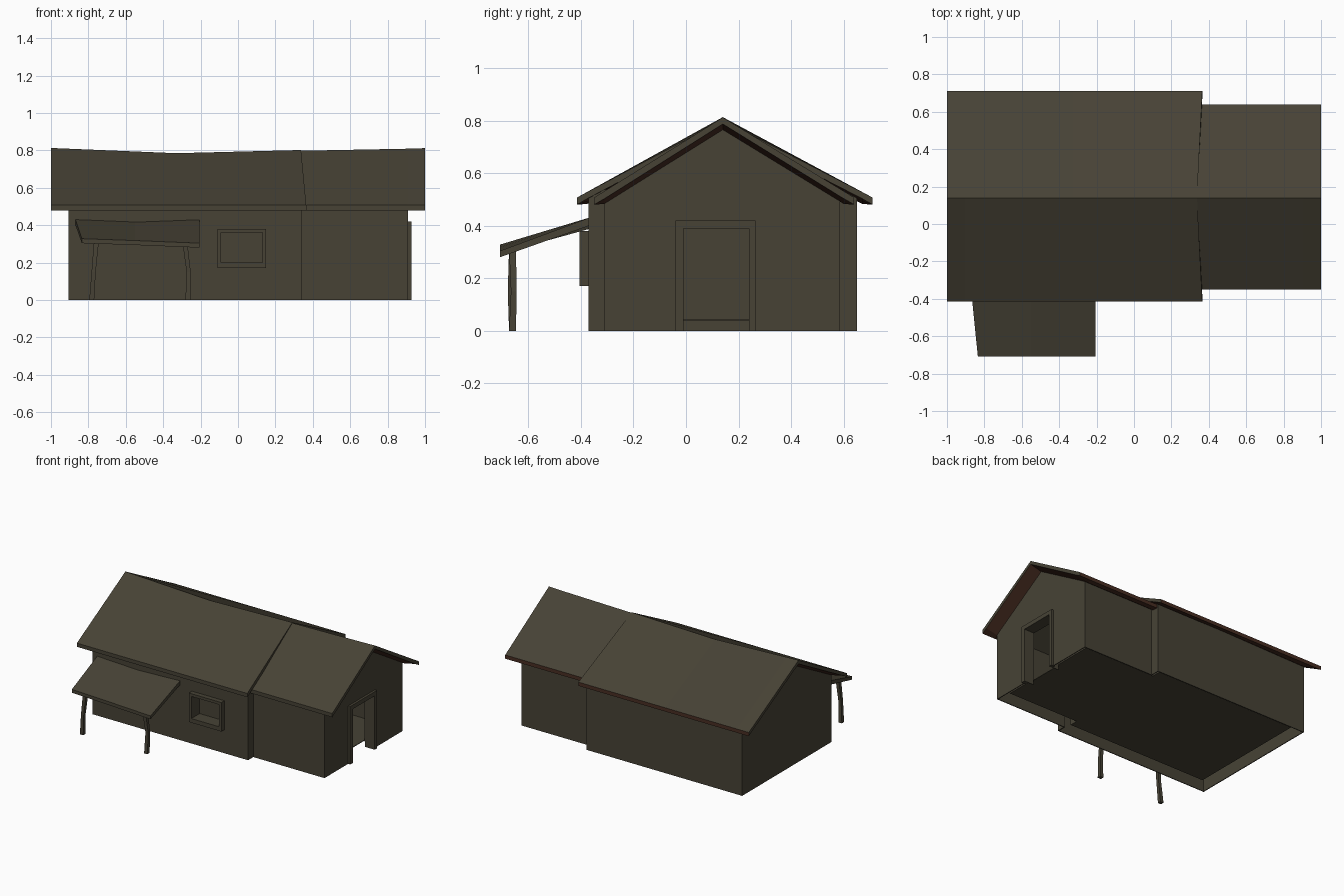
import bpy, bmesh

if "Cube" in bpy.data.objects:
    bpy.data.objects.remove(bpy.data.objects["Cube"])

RIDGE_Y = 0.14


def material(name, rgb):
    m = bpy.data.materials.new(name)
    m.diffuse_color = (*rgb, 1)
    m.use_nodes = True
    m.node_tree.nodes["Principled BSDF"].inputs["Base Color"].default_value = m.diffuse_color
    return m


OLIVE = material("weathered_olive", (0.063, 0.055, 0.036))
RED = material("dark_red_brown", (0.066, 0.027, 0.016))


def make(name, bm, mats=(OLIVE,)):
    bmesh.ops.recalc_face_normals(bm, faces=bm.faces)
    me = bpy.data.meshes.new(name)
    bm.to_mesh(me)
    bm.free()
    for m in mats:
        me.materials.append(m)
    ob = bpy.data.objects.new(name, me)
    bpy.context.collection.objects.link(ob)
    return ob


def loft(bm, rings):
    """Skin a list of closed rings and cap both ends."""
    loops = [[bm.verts.new(p) for p in r] for r in rings]
    n = len(loops[0])
    for a, b in zip(loops, loops[1:]):
        for i in range(n):
            j = (i + 1) % n
            bm.faces.new((a[i], a[j], b[j], b[i]))
    bm.faces.new(loops[0])
    bm.faces.new(loops[-1])


def boxes(name, *specs):
    bm = bmesh.new()
    for x0, x1, y0, y1, z0, z1 in specs:
        loft(bm, [[(x, y0, z0), (x, y1, z0), (x, y1, z1), (x, y0, z1)]
                  for x in (x0, x1)])
    return make(name, bm)


def combine(ob, other, operation='DIFFERENCE'):
    """Apply a boolean with a helper object, then remove the helper."""
    other.hide_render = True
    mod = ob.modifiers.new("combine", 'BOOLEAN')
    mod.operation = operation
    mod.solver = 'EXACT'
    mod.object = other
    bpy.context.view_layer.objects.active = ob
    bpy.ops.object.modifier_apply(modifier=mod.name)
    bpy.data.objects.remove(other)


def cut(ob, *specs):
    for s in specs:
        combine(ob, boxes("cutter", s))


def house(name, y0, y1, base, eave, stations):
    """Gabled block; stations are (x, ridge height)."""
    bm = bmesh.new()
    loft(bm, [[(x, y0, base), (x, y0, eave), (x, RIDGE_Y, ridge),
               (x, y1, eave), (x, y1, base)] for x, ridge in stations])
    return make(name, bm)


def roof(name, y0, y1, stations):
    """Stations: x at eave, x at ridge, ridge height, ridge thickness,
    drop of the soffit beside the wall."""
    bm = bmesh.new()
    loft(bm, [[(xe, y0, 0.48), (xe, y0, 0.507), (xr, RIDGE_Y, z),
               (xe, y1, 0.507), (xe, y1, 0.48), (xe, y1 - 0.04, 0.503 - d),
               (xr, RIDGE_Y, z - t), (xe, y0 + 0.04, 0.503 - d)]
              for xe, xr, z, t, d in stations])
    ob = make(name, bm, (OLIVE, RED))
    # soffits and the rear fascia are red brown
    for p in ob.data.polygons:
        if p.normal.z < -0.3 or p.normal.y > 0.9:
            p.material_index = 1
    return ob


# Thin outer walls, open below
room_main = (-0.899, 0.334, -0.364, 0.644, -0.1, 1)
room_wing = (0.25, 0.904, -0.304, 0.579, -0.1, 1)
main = house("main_walls", -0.37, 0.65, 0, 0.505,
             [(-0.905, 0.785), (-0.33, 0.765), (0.34, 0.782)])
cut(main, room_main, room_wing,
    (-0.09, 0.13, -0.45, -0.3, 0.20, 0.36))           # window opening
wing = house("wing_walls", -0.31, 0.585, 0, 0.50, [(0.335, 0.78), (0.91, 0.785)])
cut(wing, room_wing, (0.85, 0.95, -0.01, 0.24, -0.1, 0.39))  # doorway


# Inner lining with a raised floor, set in from the outer walls
def lining_block(name, t, x_join):
    return (house(name, -0.31 + t, 0.59 - t, 0.04 + t, 0.455 - t,
                  [(-0.845 + t, 0.705 - t), (0.28 - t, 0.705 - t)]),
            house(name, -0.25 + t, 0.525 - t, 0.04 + t, 0.455 - t,
                  [(x_join, 0.70 - t), (0.85 - t, 0.70 - t)]))


lining, extra = lining_block("inner_lining", 0, 0.25)
combine(lining, extra, 'UNION')
for hollow in lining_block("hollow", 0.005, 0.22):
    combine(lining, hollow)
cut(lining, (0.84, 0.87, -0.01, 0.24, -0.1, 0.39))

# Reveals bridging the outer walls and the lining
boxes("door_reveal",
      (0.85, 0.908, -0.014, -0.01, 0, 0.394),
      (0.85, 0.908, 0.24, 0.244, 0, 0.394),
      (0.85, 0.908, -0.01, 0.24, 0.39, 0.394))
boxes("window_reveal",
      (-0.094, -0.09, -0.368, -0.31, 0.196, 0.364),
      (0.13, 0.134, -0.368, -0.31, 0.196, 0.364),
      (-0.09, 0.13, -0.368, -0.31, 0.196, 0.20),
      (-0.09, 0.13, -0.368, -0.31, 0.36, 0.364))

# Sagging roofs
roof("main_roof", -0.415, 0.71, [(-1, -1, 0.813, 0.027, 0),
                                 (-0.905, -0.905, 0.809, 0.045, 0.02),
                                 (-0.33, -0.33, 0.785, 0.03, 0.01),
                                 (0.365, 0.337, 0.802, 0.027, 0)])
roof("wing_roof", -0.35, 0.64, [(0.33, 0.33, 0.798, 0.035, 0.02),
                                (0.905, 0.905, 0.809, 0.045, 0.02),
                                (1, 1, 0.812, 0.025, 0)])

# Window and door frames
boxes("window_frame",
      (-0.11, 0.15, -0.405, -0.36, 0.17, 0.20),
      (-0.11, 0.15, -0.405, -0.36, 0.36, 0.38),
      (-0.11, -0.09, -0.405, -0.36, 0.20, 0.36),
      (0.13, 0.15, -0.405, -0.36, 0.20, 0.36))
boxes("door_frame",
      (0.90, 0.927, -0.04, 0.265, 0.39, 0.42),
      (0.90, 0.927, -0.04, -0.01, 0, 0.39),
      (0.90, 0.927, 0.24, 0.265, 0, 0.39))

# Crooked porch roof: x at back, x at front, back height, front height
bm = bmesh.new()
loft(bm, [[(xb, -0.36, zb), (xf, -0.708, zf),
           (xf, -0.708, zf - 0.024), (xb, -0.36, zb - 0.03)]
          for xb, xf, zb, zf in ((-0.87, -0.835, 0.433, 0.328),
                                 (-0.55, -0.55, 0.42, 0.318),
                                 (-0.205, -0.205, 0.433, 0.304))])
make("porch_roof", bm)


# Bent porch posts: centre x, centre y, z, half width
def post(name, path):
    bm = bmesh.new()
    loft(bm, [[(x + sx * h, y + sy * h, z) for sx, sy in
               ((-1, -1), (1, -1), (1, 1), (-1, 1))] for x, y, z, h in path])
    make(name, bm)


post("left_post", [(-0.782, -0.66, 0, 0.013), (-0.772, -0.667, 0.15, 0.011),
                   (-0.757, -0.66, 0.315, 0.013)])
post("right_post", [(-0.268, -0.66, 0, 0.013), (-0.264, -0.655, 0.15, 0.011),
                    (-0.284, -0.66, 0.31, 0.013)])
